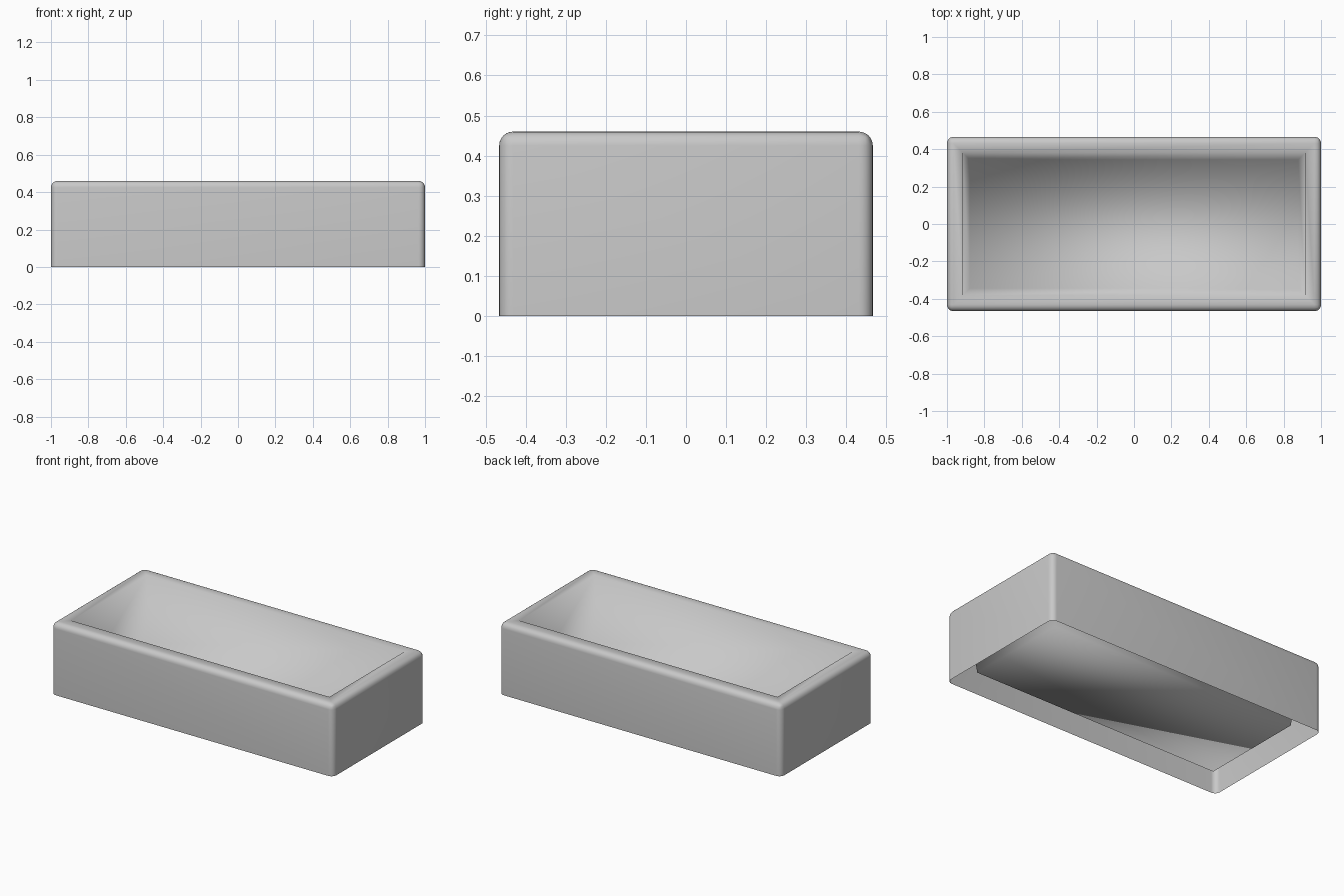
import bpy, bmesh

cube = bpy.data.objects.get("Cube")
if cube:
    bpy.data.objects.remove(cube, do_unlink=True)

LENGTH, WIDTH, HEIGHT = 2.0, 0.932, 0.46
RIM, BASE_INSET, FLOOR, ROUND = 0.085, 0.122, 0.052, 0.035

grey = bpy.data.materials.new("light grey")
grey.use_nodes = True
colour = (0.58, 0.58, 0.58, 1)
grey.diffuse_color = colour
grey.node_tree.nodes["Principled BSDF"].inputs["Base Color"].default_value = colour

# Outer walls: a box with an open underside
bm = bmesh.new()
bmesh.ops.create_cube(bm, size=1)
bmesh.ops.scale(bm, vec=(LENGTH, WIDTH, HEIGHT), verts=bm.verts)
bmesh.ops.translate(bm, vec=(0, 0, HEIGHT / 2), verts=bm.verts)
by_height = sorted(bm.faces, key=lambda f: f.calc_center_median().z)
bottom, top = by_height[0], by_height[-1]
bmesh.ops.delete(bm, geom=[bottom], context='FACES_ONLY')

# Flat rim, then a basin whose walls taper in towards its floor
bmesh.ops.inset_region(bm, faces=[top], thickness=RIM, use_even_offset=True)
bmesh.ops.inset_region(bm, faces=[top], thickness=BASE_INSET - RIM, use_even_offset=True)
for v in top.verts:
    v.co.z = FLOOR

# Rounding is full on rim and corners, tighter round the floor
weight = bm.edges.layers.float.new("bevel_weight_edge")
for e in bm.edges:
    if not e.is_boundary and e.calc_face_angle() > 0.2:
        e[weight] = 0.55 if e in top.edges[:] else 1.0

mesh = bpy.data.meshes.new("open_tray")
bm.to_mesh(mesh)
bm.free()
mesh.materials.append(grey)
tray = bpy.data.objects.new("open_tray", mesh)
bpy.context.collection.objects.link(tray)

bevel = tray.modifiers.new("rounding", 'BEVEL')
bevel.width = ROUND
bevel.segments = 6
bevel.limit_method = 'WEIGHT'
bpy.context.view_layer.objects.active = tray
tray.select_set(True)
bpy.ops.object.shade_smooth()
